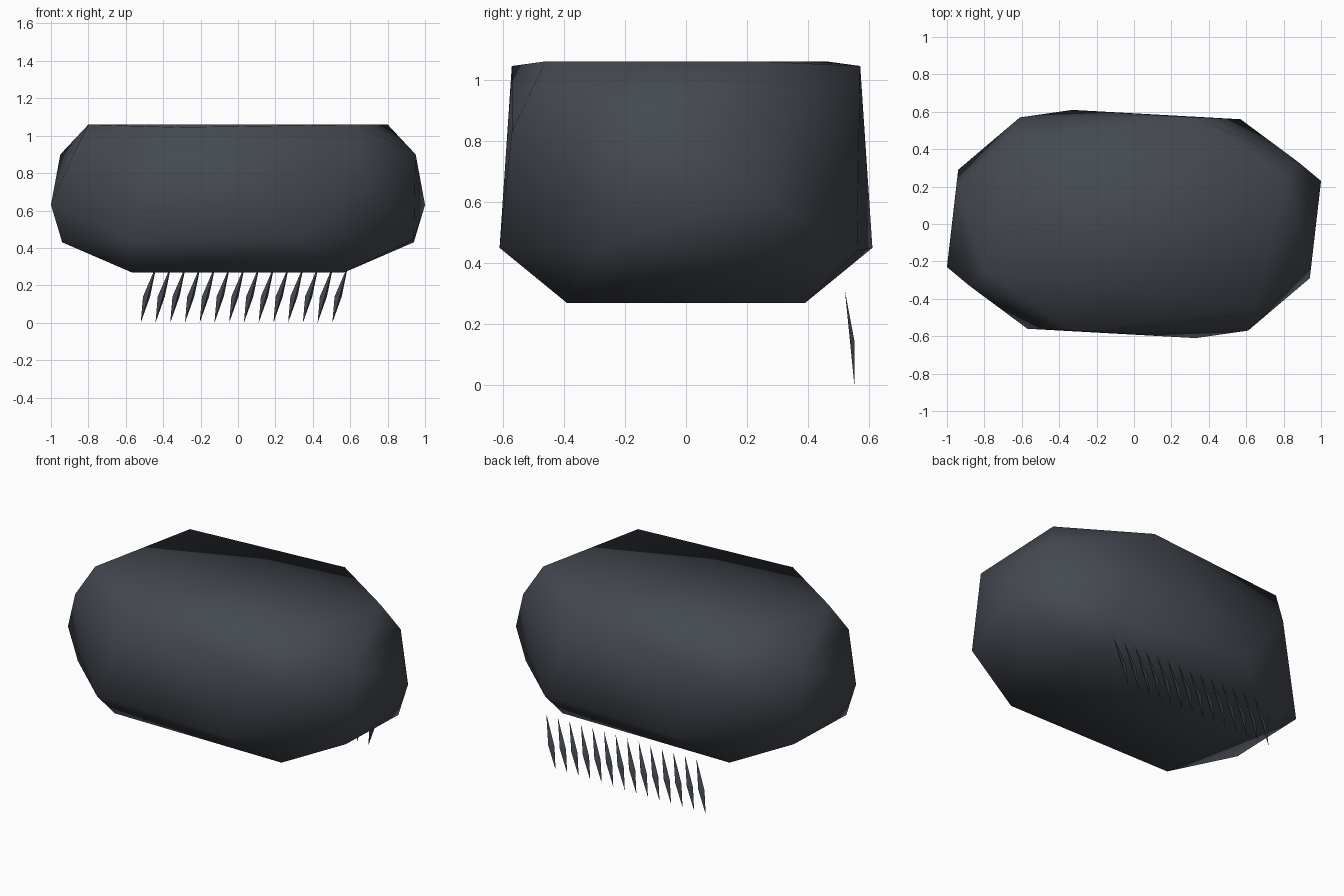
import bpy, bmesh

if "Cube" in bpy.data.objects:
    bpy.data.objects.remove(bpy.data.objects["Cube"])

slate = bpy.data.materials.new("dark slate grey")
slate.diffuse_color = (0.058, 0.066, 0.081, 1)
slate.use_nodes = True
slate.node_tree.nodes["Principled BSDF"].inputs["Base Color"].default_value = slate.diffuse_color


def hull_object(name, points, smooth):
    """Closed convex solid around a few corner points."""
    bm = bmesh.new()
    for p in points:
        bm.verts.new(p)
    res = bmesh.ops.convex_hull(bm, input=bm.verts[:])
    loose = [v for v in bm.verts if not v.link_faces]
    bmesh.ops.delete(bm, geom=loose, context='VERTS')
    bmesh.ops.recalc_face_normals(bm, faces=bm.faces[:])
    for f in bm.faces:
        f.smooth = smooth
    me = bpy.data.meshes.new(name)
    bm.to_mesh(me)
    bm.free()
    me.materials.append(slate)
    ob = bpy.data.objects.new(name, me)
    bpy.context.collection.objects.link(ob)
    return ob


# Body: faceted, softly shaded block; half of its corners, the rest by a half turn
half = [
    (0.80, 0.25, 1.06), (0.33, 0.57, 1.045), (-0.65, 0.46, 1.06),     # top
    (0.88, 0.33, 0.90), (0.95, -0.20, 0.90), (0.61, -0.57, 0.83),     # shoulder
    (1.00, 0.23, 0.63),                                               # widest
    (0.94, 0.22, 0.43), (0.94, -0.29, 0.445),                         # lower ring
    (0.57, 0.56, 0.44), (-0.33, 0.61, 0.45),
    (0.57, 0.39, 0.27), (0.57, -0.39, 0.27),                          # underside
]
hull_object("body", half + [(-x, -y, z) for x, y, z in half], True)

# Teeth: a row of thin leaning blades under the back edge
blade = [(0.085, 0.52, 0.31), (0.012, 0.545, 0.14), (0.05, 0.552, 0.14),
         (0.03, 0.541, 0.14), (0.0, 0.551, 0.0)]
for i in range(14):
    dx = -0.52 + i * 0.0788
    hull_object(f"tooth_{i + 1}", [(x + dx, y, z) for x, y, z in blade], False)
